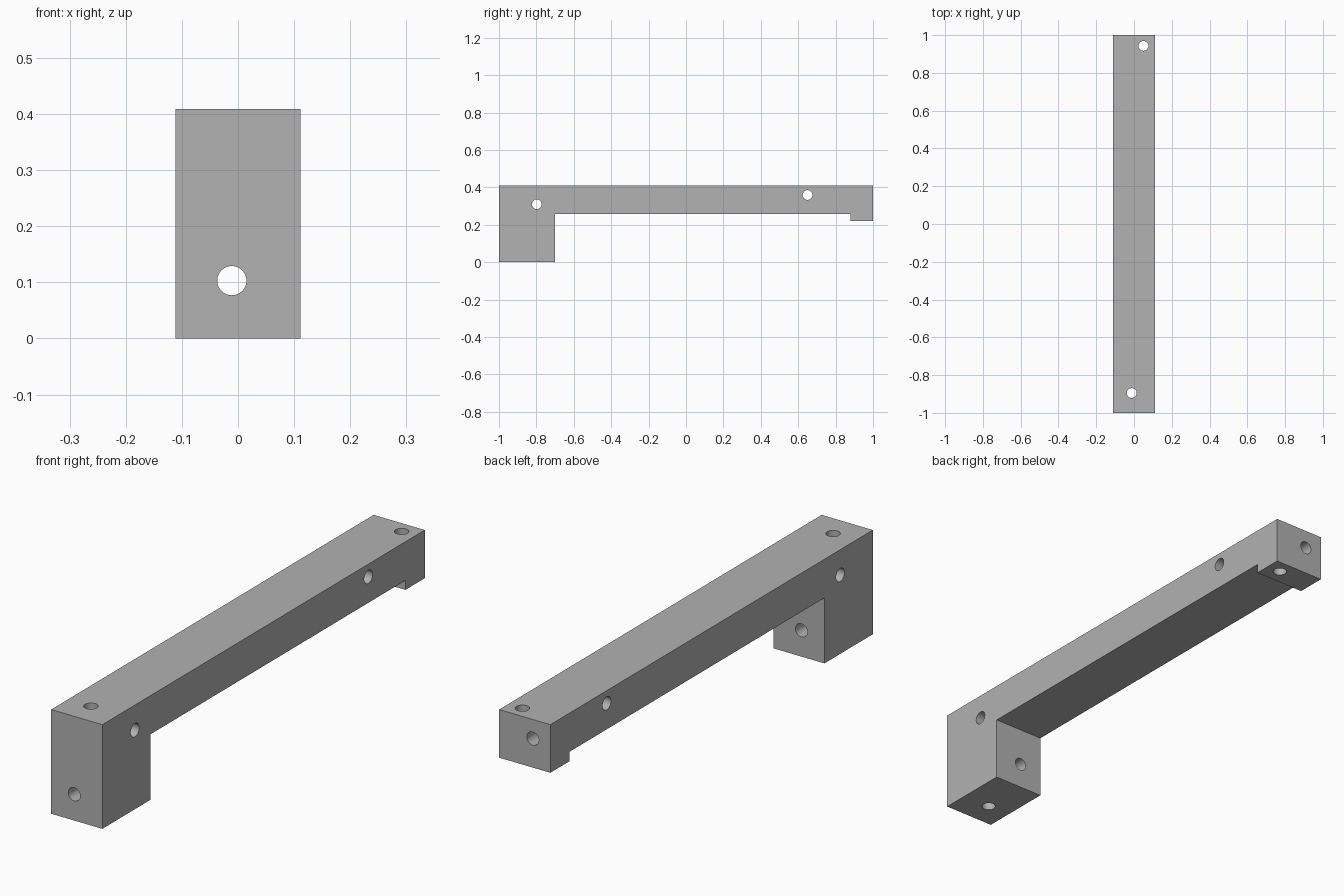
import bpy
import bmesh
from math import radians

if "Cube" in bpy.data.objects:
    bpy.data.objects.remove(bpy.data.objects["Cube"], do_unlink=True)

HALF_WIDTH = 0.111
TOP = 0.409
HOLE_RADIUS = 0.026

# Plain grey material
grey = bpy.data.materials.new("plain grey")
grey.use_nodes = True
colour = (0.445, 0.445, 0.445, 1)
grey.diffuse_color = colour
grey.node_tree.nodes["Principled BSDF"].inputs["Base Color"].default_value = colour

# Bracket: side profile (y, z) with a deep front leg and a shallow rear lip
profile = [(-1, 0), (-0.7, 0), (-0.7, 0.257), (0.88, 0.257),
           (0.88, 0.22), (1, 0.22), (1, TOP), (-1, TOP)]
bm = bmesh.new()
side = bm.faces.new([bm.verts.new((-HALF_WIDTH, y, z)) for y, z in profile])
sweep = bmesh.ops.extrude_face_region(bm, geom=[side])
new_verts = [g for g in sweep["geom"] if isinstance(g, bmesh.types.BMVert)]
bmesh.ops.translate(bm, verts=new_verts, vec=(2 * HALF_WIDTH, 0, 0))
bmesh.ops.recalc_face_normals(bm, faces=bm.faces)
mesh = bpy.data.meshes.new("bracket_bar")
bm.to_mesh(mesh)
bm.free()
bar = bpy.data.objects.new("bracket_bar", mesh)
bpy.context.collection.objects.link(bar)
mesh.materials.append(grey)


def drill(name, centre, axis, length):
    """Cut one round hole along the given axis."""
    turn = {"x": (0, radians(90), 0), "y": (radians(90), 0, 0), "z": (0, 0, 0)}[axis]
    bpy.ops.mesh.primitive_cylinder_add(vertices=48, radius=HOLE_RADIUS, depth=length,
                                        location=centre, rotation=turn)
    cutter = bpy.context.object
    cutter.name = name + "_cutter"
    cutter.data.materials.append(grey)
    bpy.context.view_layer.objects.active = bar
    cut = bar.modifiers.new(name, "BOOLEAN")
    cut.operation = "DIFFERENCE"
    cut.solver = "EXACT"
    cut.object = cutter
    bpy.ops.object.modifier_apply(modifier=cut.name)
    bpy.data.objects.remove(cutter, do_unlink=True)


# Cross holes through the width
drill("front_cross_hole", (0, -0.798, 0.31), "x", 0.5)
drill("rear_cross_hole", (0, 0.65, 0.359), "x", 0.5)
# Upright holes through the leg and the lip
drill("leg_upright_hole", (-0.012, -0.895, 0.2), "z", 1)
drill("lip_upright_hole", (0.05, 0.943, 0.3), "z", 1)
# Lengthwise holes: through the leg, and blind in the rear end
drill("leg_long_hole", (-0.011, -0.85, 0.103), "y", 0.5)
drill("rear_end_hole", (-0.035, 0.9, 0.334), "y", 0.4)

# Smooth hole walls, sharp edges elsewhere
bpy.ops.object.select_all(action="DESELECT")
bar.select_set(True)
bpy.context.view_layer.objects.active = bar
bpy.ops.object.shade_smooth_by_angle(angle=radians(30))
